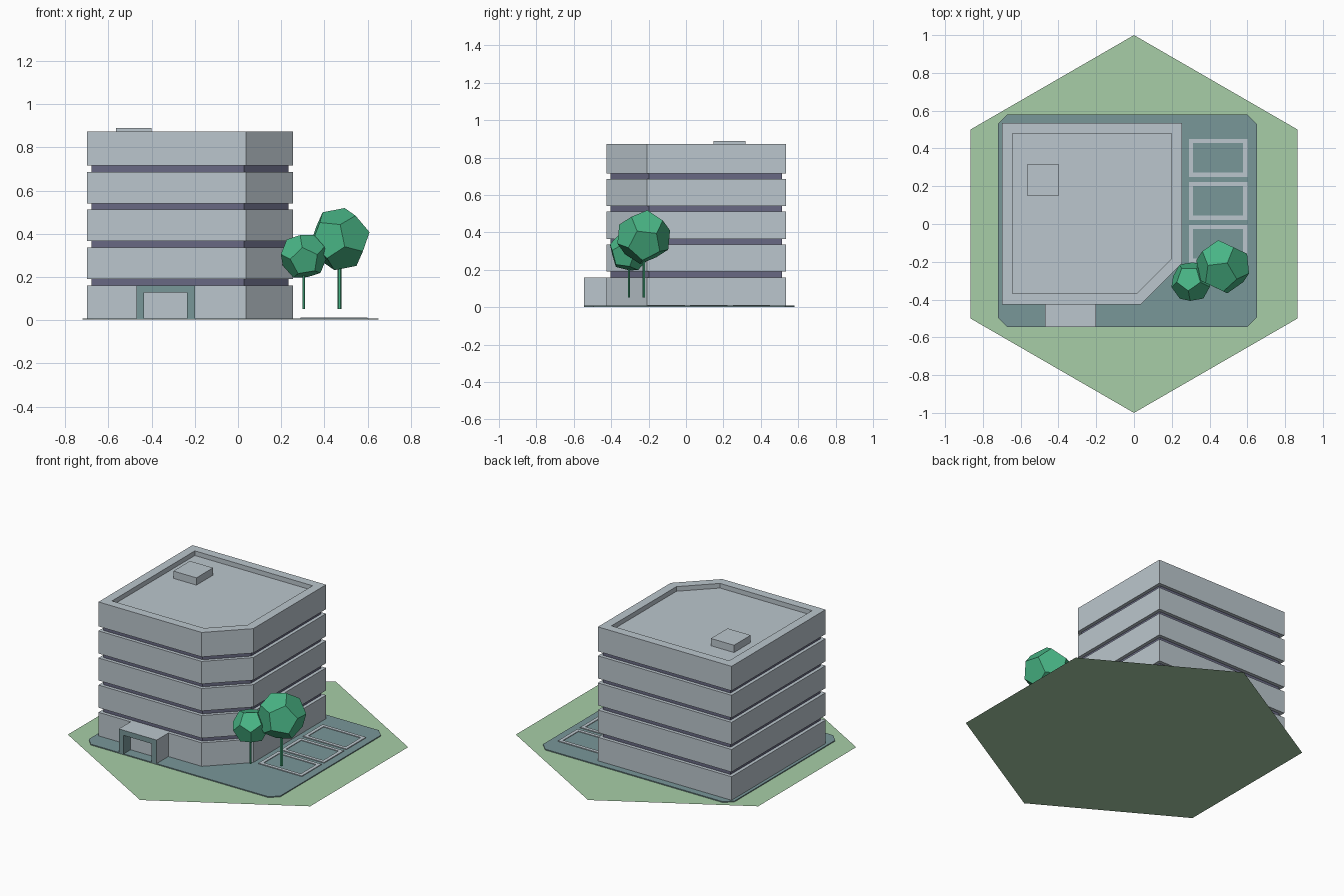
import bpy, bmesh, math
from mathutils import Matrix, Vector, Euler

cube = bpy.data.objects.get("Cube")
if cube:
    bpy.data.objects.remove(cube, do_unlink=True)


def material(name, rgb):
    """Flat colour from 0-255 display values."""
    lin = [((c / 255 + 0.055) / 1.055) ** 2.4 for c in rgb] + [1.0]
    m = bpy.data.materials.new(name)
    m.use_nodes = True
    m.diffuse_color = lin
    bsdf = next(n for n in m.node_tree.nodes if n.type == 'BSDF_PRINCIPLED')
    bsdf.inputs["Base Color"].default_value = lin
    bsdf.inputs["Roughness"].default_value = 0.9
    return m


CONCRETE = material("pale concrete", (187, 198, 205))
GLASS = material("dark window band", (104, 105, 131))
ASPHALT = material("teal paving", (121, 151, 153))
GRASS = material("grass green", (167, 206, 167))
LEAF = material("leaf green", (73, 182, 134))


def finish(name, bm, *mats):
    mesh = bpy.data.meshes.new(name)
    bm.to_mesh(mesh)
    bm.free()
    for m in mats:
        mesh.materials.append(m)
    obj = bpy.data.objects.new(name, mesh)
    bpy.context.collection.objects.link(obj)
    return obj


def prism_bm(points, z0, z1):
    """Counter-clockwise outline raised from z0 to z1; returns bmesh and top face."""
    bm = bmesh.new()
    face = bm.faces.new([bm.verts.new((x, y, z0)) for x, y in points])
    if z1 > z0:
        r = bmesh.ops.extrude_face_region(bm, geom=[face], use_keep_orig=True)
        bmesh.ops.translate(bm, vec=(0, 0, z1 - z0),
                            verts=[v for v in r["geom"] if isinstance(v, bmesh.types.BMVert)])
        bmesh.ops.recalc_face_normals(bm, faces=bm.faces)
    bm.faces.ensure_lookup_table()
    return bm, max(bm.faces, key=lambda f: f.calc_center_median().z)


def prism(name, points, z0, z1, mat):
    return finish(name, prism_bm(points, z0, z1)[0], mat)


def rect(x0, x1, y0, y1):
    return [(x0, y0), (x1, y0), (x1, y1), (x0, y1)]


# Ground: hexagon lawn and paved slab with clipped corners
prism("lawn", [(math.cos(a), math.sin(a)) for a in
               (math.radians(30 + 60 * i) for i in range(6))], 0, 0, GRASS)
X0, X1, Y0, Y1, C = -0.72, 0.65, -0.545, 0.58, 0.05
prism("paving", [(X0 + C, Y0), (X1 - C, Y0), (X1, Y0 + C), (X1, Y1 - C),
                 (X1 - C, Y1), (X0 + C, Y1), (X0, Y1 - C), (X0, Y0 + C)],
      0.002, 0.008, ASPHALT)


# Building: five floors on a footprint with one cut corner
def footprint(d=0.0):
    t = d * math.tan(math.pi / 8)
    return [(-0.70 + d, -0.425 + d), (0.038 - t, -0.425 + d),
            (0.255 - d, -0.208 + t), (0.255 - d, 0.535 - d), (-0.70 + d, 0.535 - d)]


floors = [(0.005, 0.16), (0.19, 0.336), (0.366, 0.511), (0.54, 0.686), (0.715, 0.873)]
prism("window_core", footprint(0.022), 0.1, 0.78, GLASS)
for i, (z0, z1) in enumerate(floors):
    bm, top = prism_bm(footprint(), z0, z1)
    if i == len(floors) - 1:
        # Sunken roof behind the parapet
        bmesh.ops.inset_individual(bm, faces=[top], thickness=0.057, use_even_offset=True)
        roof = bmesh.ops.extrude_discrete_faces(bm, faces=[top])["faces"][0]
        bmesh.ops.translate(bm, vec=(0, 0, -0.03), verts=roof.verts)
    finish(f"floor_{i + 1}", bm, CONCRETE)

prism("roof_box", rect(-0.565, -0.40, 0.147, 0.317), 0.84, 0.89, CONCRETE)

# Entrance porch: arch-shaped front pushed back to the wall
porch = bmesh.new()
outline = [(-0.47, 0.008), (-0.435, 0.008), (-0.435, 0.127), (-0.235, 0.127),
           (-0.235, 0.008), (-0.20, 0.008), (-0.20, 0.16), (-0.47, 0.16)]
front = porch.faces.new([porch.verts.new((x, -0.545, z)) for x, z in outline])
r = bmesh.ops.extrude_face_region(porch, geom=[front], use_keep_orig=True)
bmesh.ops.translate(porch, vec=(0, 0.125, 0),
                    verts=[v for v in r["geom"] if isinstance(v, bmesh.types.BMVert)])
bmesh.ops.recalc_face_normals(porch, faces=porch.faces)
for f in porch.faces:
    c = f.calc_center_median()
    inner = -0.45 < c.x < -0.22 and c.z < 0.14
    f.material_index = 1 if f.normal.y < -0.5 or inner else 0
finish("porch", porch, CONCRETE, ASPHALT)
prism("entrance_door", rect(-0.436, -0.234, -0.475, -0.42), 0.008, 0.128, CONCRETE)

# Parking bays: thin painted frames
for i in range(3):
    y = 0.25 - i * 0.2275
    bm, top = prism_bm(rect(0.29, 0.60, y, y + 0.2), 0.008, 0.013)
    bmesh.ops.inset_individual(bm, faces=[top], thickness=0.022, use_even_offset=True)
    bay = bmesh.ops.extrude_discrete_faces(bm, faces=[top])["faces"][0]
    bmesh.ops.translate(bm, vec=(0, 0, -0.004), verts=bay.verts)
    bay.material_index = 1
    finish(f"parking_bay_{i + 1}", bm, CONCRETE, ASPHALT)


# Trees: twelve-sided crowns on thin trunks
def tree(name, centre, radius, trunk, turn):
    phi = (1 + math.sqrt(5)) / 2
    signs = (-1, 1)
    pts = [Vector((a, b, c)) for a in signs for b in signs for c in signs]
    for a in signs:
        for b in signs:
            p = (0, a / phi, b * phi)
            pts += [Vector(p[k:] + p[:k]) for k in range(3)]
    bm = bmesh.new()
    for p in pts:
        bm.verts.new(p.normalized() * radius)
    bmesh.ops.convex_hull(bm, input=bm.verts)
    bmesh.ops.dissolve_limit(bm, angle_limit=0.05, verts=bm.verts, edges=bm.edges)
    bmesh.ops.recalc_face_normals(bm, faces=bm.faces)
    spin = Euler([math.radians(a) for a in turn]).to_matrix().to_4x4()
    bm.transform(Matrix.Translation(centre) @ spin)
    finish(name + "_crown", bm, LEAF)
    x, y, z = centre
    ring = [(x + trunk * math.cos(i * math.pi / 3), y + trunk * math.sin(i * math.pi / 3))
            for i in range(6)]
    prism(name + "_trunk", ring, 0.052, z, LEAF)


tree("large_tree", (0.47, -0.226, 0.375), 0.147, 0.009, (20, 12, 35))
tree("small_tree", (0.304, -0.305, 0.296), 0.11, 0.006, (-15, 25, 10))
